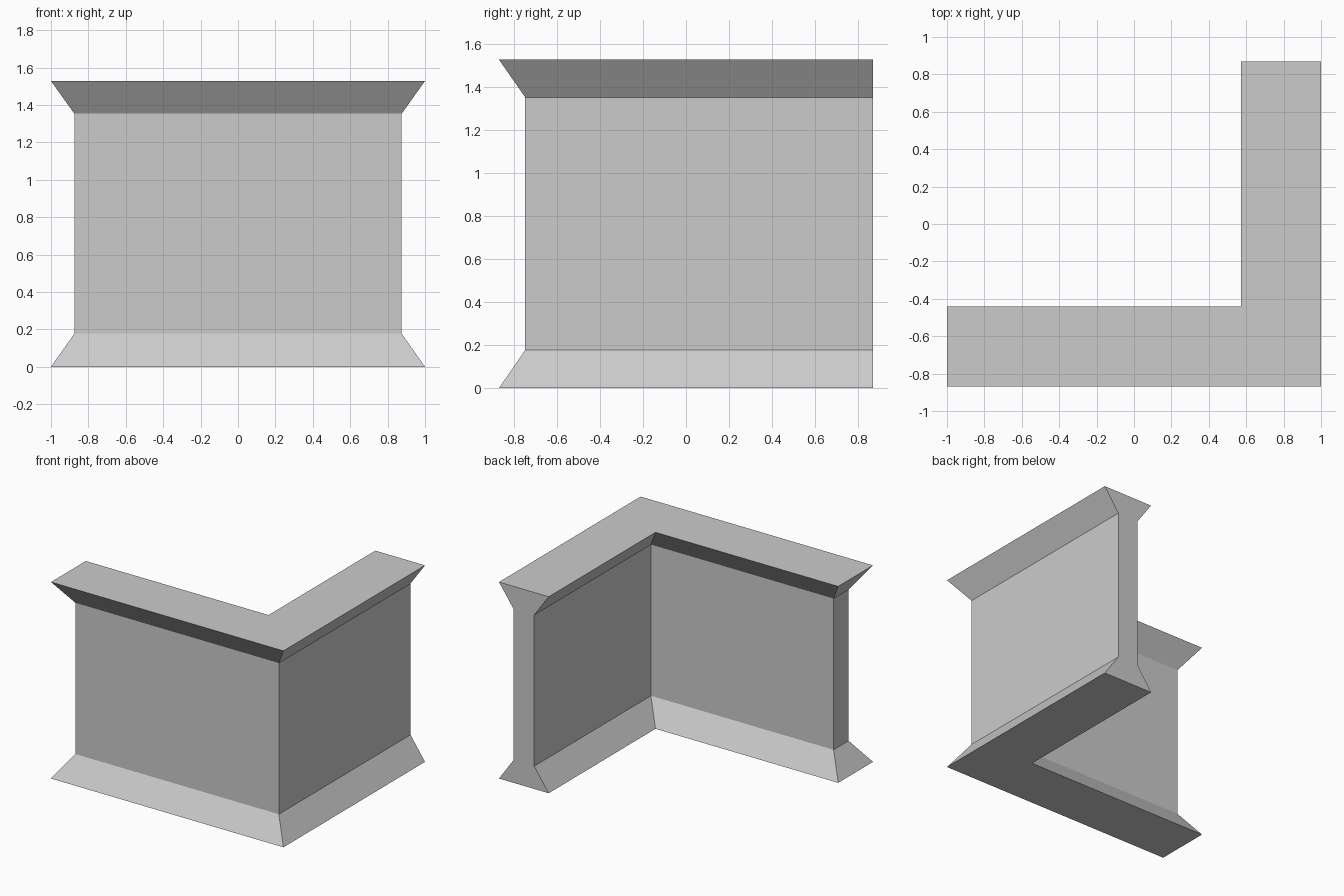
import bpy
import bmesh

if "Cube" in bpy.data.objects:
    bpy.data.objects.remove(bpy.data.objects["Cube"])


def outline(inset_x, inset_y):
    """L-shaped plan, drawn in on every side except the flat back end."""
    right, left = 1 - inset_x, -1 + inset_x
    front, back = -0.87 + inset_y, 0.87
    inner_x, inner_y = 0.572 + inset_x, -0.442 - inset_y
    return [(left, front), (right, front), (right, back),
            (inner_x, back), (inner_x, inner_y), (left, inner_y)]


def loft(name, levels):
    """Skin stacked outlines and cap both ends."""
    bm = bmesh.new()
    rings = [[bm.verts.new((x, y, z)) for x, y in outline(ix, iy)]
             for z, ix, iy in levels]
    for low, high in zip(rings, rings[1:]):
        for i in range(len(low)):
            j = (i + 1) % len(low)
            bm.faces.new((low[i], low[j], high[j], high[i]))
    bm.faces.new(rings[0][::-1])
    bm.faces.new(rings[-1])
    bmesh.ops.recalc_face_normals(bm, faces=bm.faces)
    mesh = bpy.data.meshes.new(name)
    bm.to_mesh(mesh)
    bm.free()
    obj = bpy.data.objects.new(name, mesh)
    bpy.context.collection.objects.link(obj)
    return obj


# Corner wall with flared foot and flared coping: (height, x inset, y inset)
loft("corner_wall", [
    (0.0, 0.0, 0.0),
    (0.177, 0.125, 0.122),
    (1.353, 0.125, 0.122),
    (1.528, 0.0, 0.0),
])
